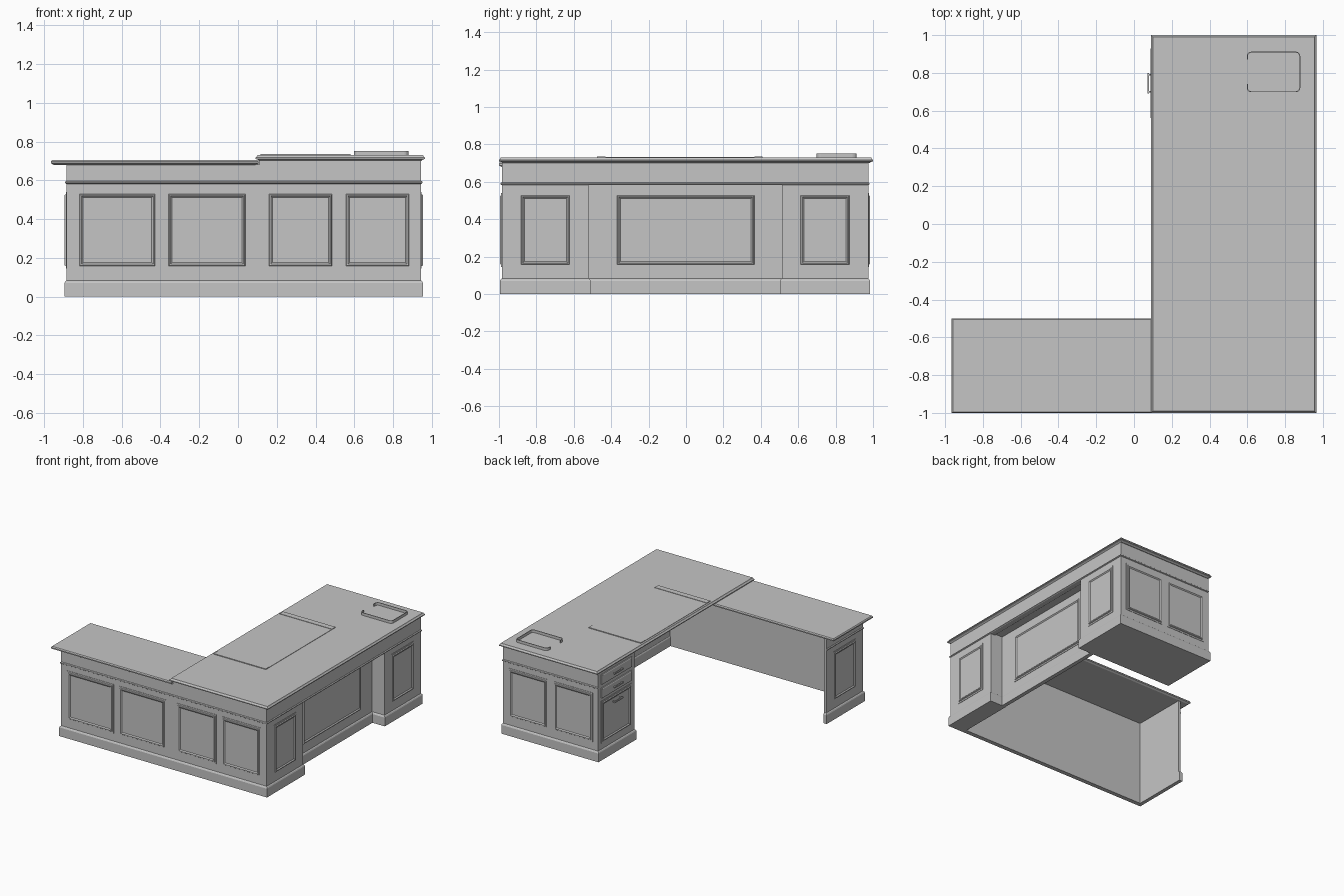
import bpy, bmesh, math

if "Cube" in bpy.data.objects:
    bpy.data.objects.remove(bpy.data.objects["Cube"])

grey = bpy.data.materials.new("desk_grey")
grey.diffuse_color = (0.56, 0.56, 0.56, 1)
grey.use_nodes = True
grey.node_tree.nodes["Principled BSDF"].inputs["Base Color"].default_value = grey.diffuse_color


def finish(bm, name):
    bmesh.ops.recalc_face_normals(bm, faces=bm.faces)
    me = bpy.data.meshes.new(name)
    bm.to_mesh(me)
    bm.free()
    me.materials.append(grey)
    ob = bpy.data.objects.new(name, me)
    bpy.context.collection.objects.link(ob)
    return ob


def skin(bm, rings):
    """Bridge consecutive four-point rings."""
    for a, b in zip(rings, rings[1:]):
        for i in range(4):
            j = (i + 1) % 4
            bm.faces.new((a[i], a[j], b[j], b[i]))


def loft(name, x0, x1, y0, y1, steps):
    """Rectangular block with an edge profile of (inset, z) steps."""
    bm = bmesh.new()
    rings = []
    for d, z in steps:
        rings.append([bm.verts.new((x, y, z)) for x, y in
                      ((x0 + d, y0 + d), (x1 - d, y0 + d), (x1 - d, y1 - d), (x0 + d, y1 - d))])
    skin(bm, rings)
    bm.faces.new(rings[0])
    bm.faces.new(rings[-1])
    return finish(bm, name)


def box(name, x0, x1, y0, y1, z0, z1):
    return loft(name, x0, x1, y0, y1, [(0, z0), (0, z1)])


def plinth(name, x0, x1, y0, y1):
    return loft(name, x0, x1, y0, y1, [(0, 0), (0, 0.07), (0.004, 0.078), (0.01, 0.083)])


FRAME = [(0, 0), (0, 0.003), (0.012, 0.003), (0.016, 0.009), (0.022, 0.009), (0.03, 0.002)]
DRAWER = [(0, 0), (0, 0.008), (0.008, 0.012)]


def panel(name, face, plane, u0, u1, z0, z1, profile=FRAME):
    """Moulded panel on a vertical face; profile is (inset, height) steps."""
    s = 1 if face[0] == "+" else -1
    bm = bmesh.new()
    rings = []
    for d, h in profile:
        p = plane + s * h
        ring = []
        for u, z in ((u0 + d, z0 + d), (u1 - d, z0 + d), (u1 - d, z1 - d), (u0 + d, z1 - d)):
            ring.append(bm.verts.new((p, u, z) if face[1] == "x" else (u, p, z)))
        rings.append(ring)
    skin(bm, rings)
    bm.faces.new(rings[0])
    bm.faces.new(rings[-1])
    return finish(bm, name)


# Tops
loft("main_top", 0.09, 0.965, -1, 1,
     [(0.02, 0.70), (0.012, 0.706), (0, 0.71), (0, 0.717), (0.006, 0.722), (0.01, 0.73)])
loft("return_top", -0.965, 0.105, -1, -0.5,
     [(0.014, 0.68), (0, 0.688), (0, 0.697), (0.006, 0.705)])

# Carcass
box("front_panel_wall", -0.885, 0.945, -0.985, -0.96, 0, 0.682)
box("front_upper_filler", 0.11, 0.945, -0.985, -0.96, 0.68, 0.702)
box("return_end_wall", -0.885, -0.865, -0.985, -0.52, 0, 0.682)
box("drawer_pedestal", 0.10, 0.945, 0.513, 0.975, 0, 0.702)
box("corner_pedestal", 0.815, 0.945, -0.985, -0.52, 0, 0.702)
box("modesty_wall", 0.815, 0.835, -0.53, 0.53, 0, 0.702)
box("side_frieze", 0.82, 0.945, -0.985, 0.975, 0.592, 0.702)

# Plinths
plinth("front_plinth", -0.895, 0.955, -0.995, -0.96)
plinth("return_end_plinth", -0.895, -0.865, -0.995, -0.51)
plinth("drawer_pedestal_plinth", 0.09, 0.955, 0.503, 0.985)
plinth("corner_plinth", 0.81, 0.955, -0.995, -0.51)
plinth("modesty_plinth", 0.813, 0.845, -0.53, 0.53)

# Waist mouldings
for name, x0, x1, y0, y1 in (
        ("front_moulding", -0.892, 0.952, -0.992, -0.965),
        ("side_moulding", 0.90, 0.952, -0.992, 0.982),
        ("back_moulding", 0.10, 0.952, 0.90, 0.982),
        ("return_end_moulding", -0.892, -0.868, -0.992, -0.52)):
    loft(name, x0, x1, y0, y1, [(0.006, 0.582), (0, 0.586), (0, 0.592), (0.006, 0.597)])

# Framed panels
Z0, Z1 = 0.145, 0.54
for i, (a, b) in enumerate(((-0.83, -0.415), (-0.37, 0.05), (0.147, 0.497), (0.545, 0.895))):
    panel(f"front_panel_{i + 1}", "-y", -0.985, a, b, Z0, Z1)
    if i > 1:
        panel(f"back_panel_{i - 1}", "+y", 0.975, a, b, Z0, Z1)
panel("side_panel_front", "+x", 0.945, -0.893, -0.61, Z0, Z1)
panel("side_panel_back", "+x", 0.945, 0.60, 0.885, Z0, Z1)
panel("modesty_panel", "+x", 0.835, -0.38, 0.377, Z0, Z1)
panel("return_end_panel", "-x", -0.885, -0.893, -0.61, Z0, Z1)

# Drawers with bar pulls on the seat side of the pedestal
for i, (a, b) in enumerate(((0.605, 0.685), (0.495, 0.575), (0.13, 0.47))):
    prof = FRAME if i == 2 else DRAWER
    panel(f"drawer_{i + 1}", "-x", 0.10, 0.555, 0.935, a, b, prof)
    zc = (a + b) / 2 if i < 2 else 0.415
    box(f"pull_bar_{i + 1}", 0.072, 0.08, 0.69, 0.80, zc - 0.005, zc + 0.005)
    for k, y in enumerate((0.70, 0.79)):
        box(f"pull_post_{i + 1}_{k + 1}", 0.075, 0.10, y - 0.004, y + 0.004, zc - 0.004, zc + 0.004)

# Writing pad with end bars
box("writing_pad", 0.115, 0.58, -0.465, 0.405, 0.729, 0.733)
for side, y0 in (("front", -0.475), ("back", 0.365)):
    box(f"pad_bar_{side}", 0.115, 0.58, y0, y0 + 0.045, 0.729, 0.736)

# Open tray rim: rounded rectangle with a gap on the inner side
x0, x1, y0, y1, r = 0.60, 0.878, 0.70, 0.91, 0.022
path = [(x0, 0.74)]
for cx, cy, start in ((x0 + r, y0 + r, 180), (x1 - r, y0 + r, 270),
                      (x1 - r, y1 - r, 0), (x0 + r, y1 - r, 90)):
    for k in range(6):
        t = math.radians(start + 18 * k)
        path.append((cx + r * math.cos(t), cy + r * math.sin(t)))
path.append((x0, 0.87))
bm = bmesh.new()
cols = [(bm.verts.new((x, y, 0.729)), bm.verts.new((x, y, 0.752))) for x, y in path]
for a, b in zip(cols, cols[1:]):
    bm.faces.new((a[0], b[0], b[1], a[1]))
rim = finish(bm, "tray_rim")
mod = rim.modifiers.new("thickness", "SOLIDIFY")
mod.thickness = 0.005
mod.offset = 0
